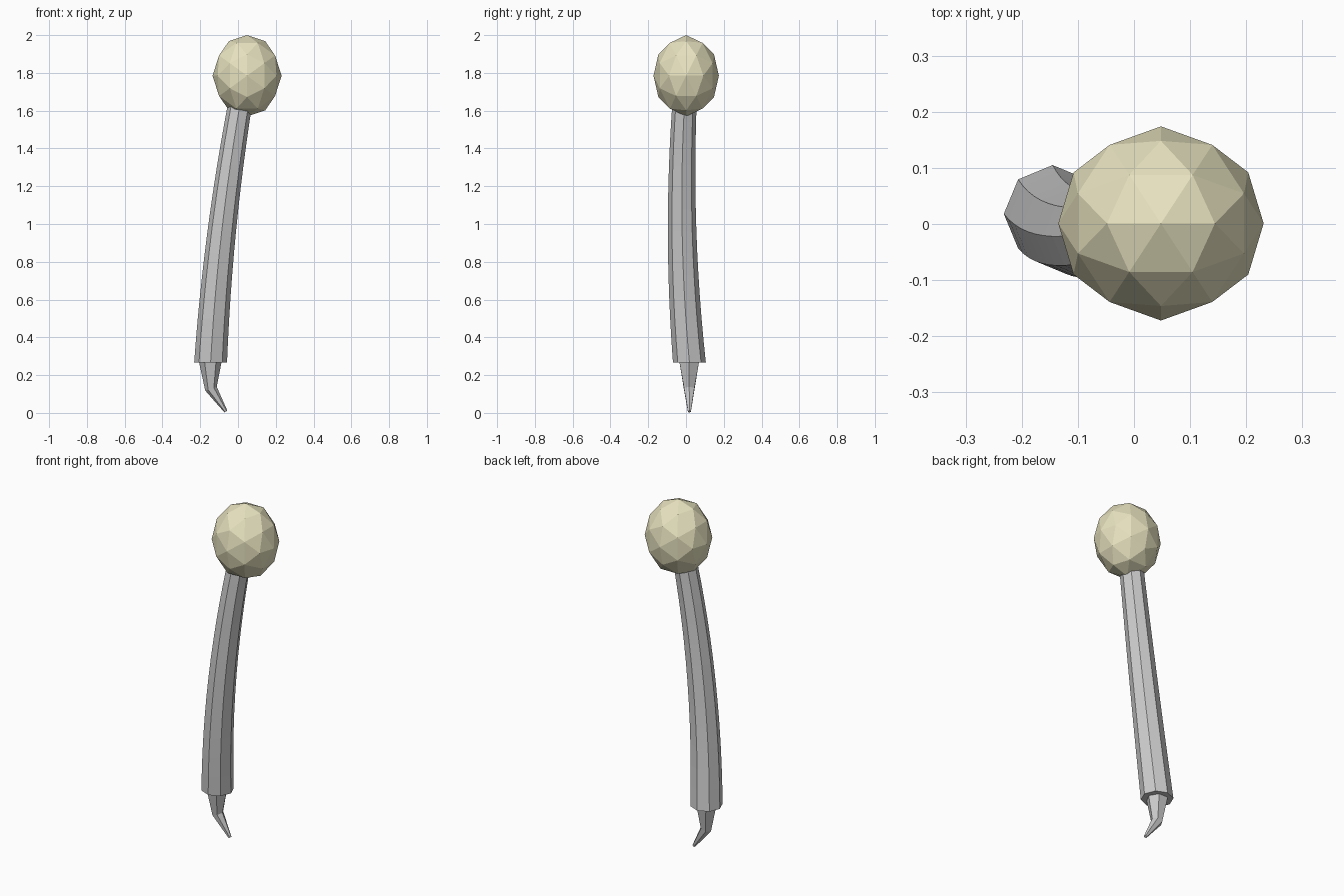
import bpy, bmesh
from math import sin, cos, pi, radians
from mathutils import Vector, Matrix

if "Cube" in bpy.data.objects:
    bpy.data.objects.remove(bpy.data.objects["Cube"])


def finish(name, bm):
    bmesh.ops.recalc_face_normals(bm, faces=bm.faces)
    mesh = bpy.data.meshes.new(name)
    bm.to_mesh(mesh)
    bm.free()
    obj = bpy.data.objects.new(name, mesh)
    bpy.context.collection.objects.link(obj)
    return obj


def loft(name, sections, sides):
    """Skin a capped tube through (centre, radius, tilt about y) sections."""
    bm = bmesh.new()
    rings = []
    for centre, r, tilt in sections:
        rot = Matrix.Rotation(tilt, 3, 'Y')
        rings.append([bm.verts.new(Vector(centre) + rot @ Vector(
            (r * cos(2 * pi * i / sides), r * sin(2 * pi * i / sides), 0)))
            for i in range(sides)])
    for a, b in zip(rings, rings[1:]):
        for i in range(sides):
            j = (i + 1) % sides
            bm.faces.new((a[i], a[j], b[j], b[i]))
    bm.faces.new(rings[0])
    bm.faces.new(rings[-1])
    return finish(name, bm)


# Curved, tapering octagonal handle
sections = []
for k in range(13):
    t = 1.39 * k / 12
    x = -0.145 + 0.055 * t + 0.043 * t * t
    y = 0.018 - 0.093 * t + 0.054 * t * t
    sections.append(((x, y, 0.267 + t), 0.087 - 0.0165 * t, 0))
loft("handle", sections, 8)

# Hexagonal hooked tip
loft("hooked_tip", [
    ((-0.147, 0.017, 0.285), 0.063, 0),
    ((-0.143, 0.017, 0.128), 0.032, radians(-18)),
    ((-0.064, 0.018, 0.007), 0.009, radians(-34)),
], 6)

# Faceted knob: subdivided icosahedron resting on an edge, slightly stretched
bm = bmesh.new()
bmesh.ops.create_icosphere(bm, subdivisions=2, radius=1)
# align three perpendicular two-fold axes with x, y and z
mids = [v.co.normalized() for v in bm.verts if len(v.link_edges) == 6]
poles = [v.co.normalized() for v in bm.verts if len(v.link_edges) == 5]
az = mids[0]
near = max(poles, key=lambda p: p.dot(az))
ax = (near - az * near.dot(az)).normalized()
ay = az.cross(ax)
bm.transform(Matrix((ax, ay, az)).to_4x4())
bm.transform(Matrix.Translation((0.048, 0.001, 1.785)) @
             Matrix.Diagonal((0.183, 0.173, 0.215, 1)))
knob = finish("knob", bm)
mat = bpy.data.materials.new("pale_tan")
mat.diffuse_color = (0.8, 0.76, 0.52, 1)
mat.use_nodes = True
mat.node_tree.nodes["Principled BSDF"].inputs["Base Color"].default_value = mat.diffuse_color
knob.data.materials.append(mat)
